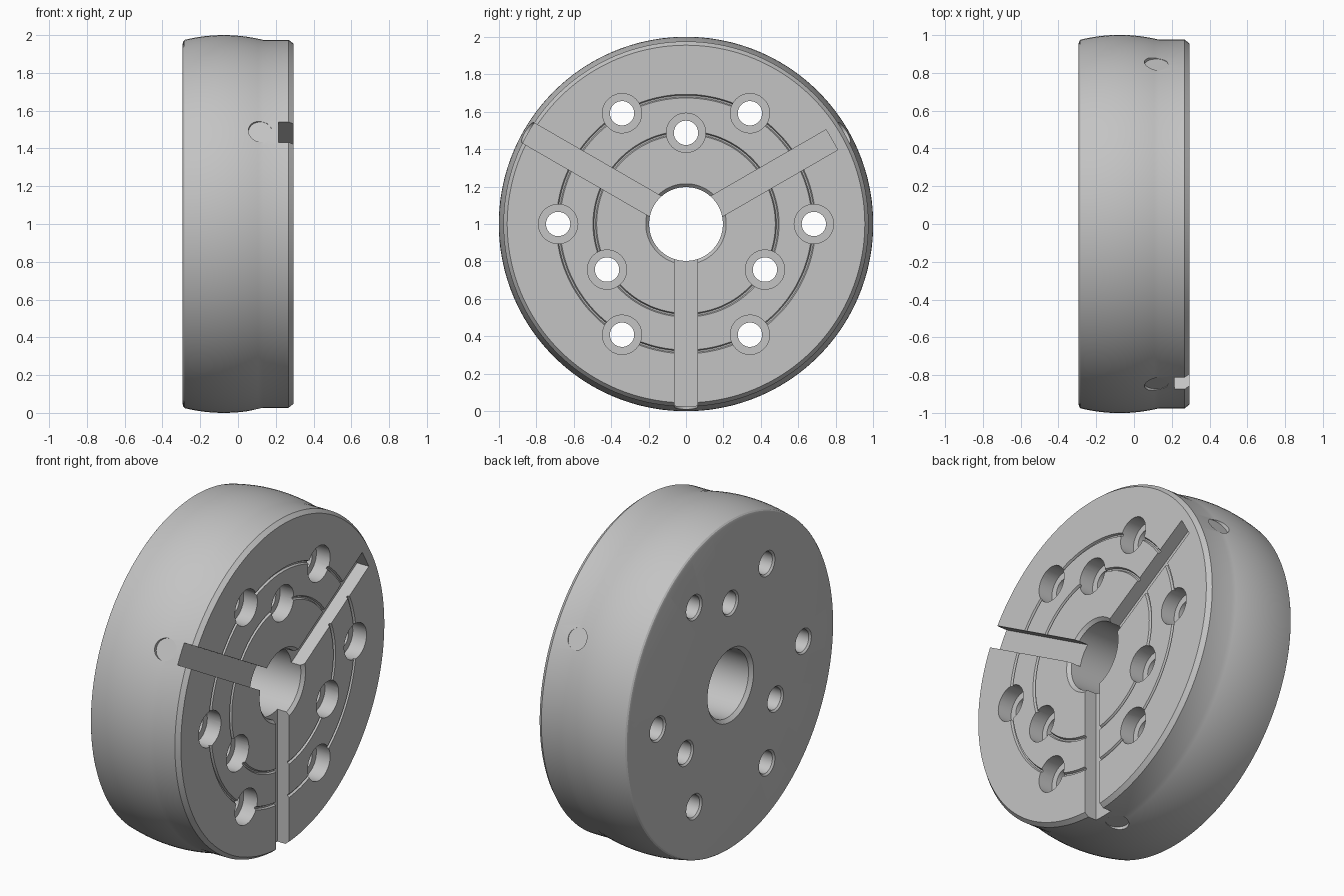
import bpy, bmesh, math
from mathutils import Matrix, Vector

cube = bpy.data.objects.get("Cube")
if cube:
    bpy.data.objects.remove(cube, do_unlink=True)

steel = bpy.data.materials.new("plain_grey_steel")
steel.use_nodes = True
grey = (0.55, 0.55, 0.55, 1)
steel.diffuse_color = grey
steel.node_tree.nodes["Principled BSDF"].inputs["Base Color"].default_value = grey

HALF = 0.293                 # half thickness of the disc
CENTRE = Matrix.Translation((0, 0, 1))


def turn(degrees):
    return Matrix.Rotation(math.radians(degrees), 4, "X")


def lathe(bm, profile, steps, matrix, closed=False):
    """Revolve (x, radius) points around the x axis."""
    part = bmesh.new()
    verts = [part.verts.new((x, r, 0)) for x, r in profile]
    pairs = list(zip(verts, verts[1:]))
    if closed:
        pairs.append((verts[-1], verts[0]))
    edges = [part.edges.new(p) for p in pairs]
    bmesh.ops.spin(part, geom=verts + edges, cent=(0, 0, 0), axis=(1, 0, 0),
                   angle=math.tau, steps=steps)
    bmesh.ops.remove_doubles(part, verts=part.verts, dist=1e-5)
    bmesh.ops.recalc_face_normals(part, faces=part.faces)
    part.transform(matrix)
    merge(bm, part)


def merge(bm, part):
    temp = bpy.data.meshes.new("temp")
    part.to_mesh(temp)
    part.free()
    bm.from_mesh(temp)
    bpy.data.meshes.remove(temp)


def make_object(name, bm):
    mesh = bpy.data.meshes.new(name)
    bm.to_mesh(mesh)
    bm.free()
    mesh.materials.append(steel)
    obj = bpy.data.objects.new(name, mesh)
    bpy.context.collection.objects.link(obj)
    return obj


# Disc: bore, rounded back edge, crowned rim, chamfered face, ring grooves
crown = []
for i in range(17):
    t = i / 8 - 1
    crown.append((-0.075 + 0.207 * t, 0.975 + 0.025 * (1 - t * t)))
profile = [(-HALF + 0.02, 0.197), (-HALF, 0.217), (-HALF, 0.955), (-HALF + 0.004, 0.968)]
profile += crown + [(HALF - 0.025, 0.975), (HALF, 0.955)]
for ring in (0.683, 0.487):
    profile += [(HALF, ring + 0.01), (HALF - 0.012, ring + 0.004),
                (HALF - 0.012, ring - 0.004), (HALF, ring - 0.01)]
profile += [(HALF, 0.215), (HALF - 0.018, 0.197)]
bm = bmesh.new()
lathe(bm, profile, 144, CENTRE, closed=True)
disc = make_object("faceplate_disc", bm)

# Cutters: counterbored bolt holes on two circles
bm = bmesh.new()
bolt = [(-HALF - 0.02, 0), (-HALF - 0.02, 0.075), (-HALF, 0.075), (-HALF + 0.01, 0.065),
        (HALF - 0.09, 0.065), (HALF - 0.09, 0.105), (HALF + 0.02, 0.105), (HALF + 0.02, 0)]
holes = [(0.683, 60 * i) for i in range(6)] + [(0.487, 90 + 120 * i) for i in range(3)]
for radius, angle in holes:
    place = CENTRE @ turn(angle) @ Matrix.Translation((0, radius, 0))
    lathe(bm, bolt, 40, place)

# Cutters: three radial slots (one stops short of the rim) and rim spot faces
for angle, end in ((30, 0.9), (150, 1.1), (270, 1.1)):
    start, floor, top = 0.14, 0.215, HALF + 0.05
    part = bmesh.new()
    size = Vector((top - floor, end - start, 0.124))
    middle = Vector(((top + floor) / 2, (start + end) / 2, 0))
    bmesh.ops.create_cube(part, size=1, matrix=Matrix.LocRotScale(middle, None, size))
    part.transform(CENTRE @ turn(angle))
    merge(bm, part)
    spot = (CENTRE @ turn(angle) @ Matrix.Translation((0.118, 0, 0))
            @ Matrix.Rotation(math.radians(90), 4, "Z"))
    lathe(bm, [(0.971, 0), (0.971, 0.063), (1.1, 0.063), (1.1, 0)], 40, spot)
cutter = make_object("hole_and_slot_cutter", bm)
cutter.hide_render = True

# Cut the disc, then drop the helper
boolean = disc.modifiers.new("cut", "BOOLEAN")
boolean.operation = "DIFFERENCE"
boolean.solver = "EXACT"
boolean.object = cutter
bpy.ops.object.select_all(action="DESELECT")
disc.select_set(True)
bpy.context.view_layer.objects.active = disc
bpy.ops.object.modifier_apply(modifier="cut")
bpy.data.objects.remove(cutter, do_unlink=True)
bpy.ops.object.shade_smooth_by_angle(angle=math.radians(25))
